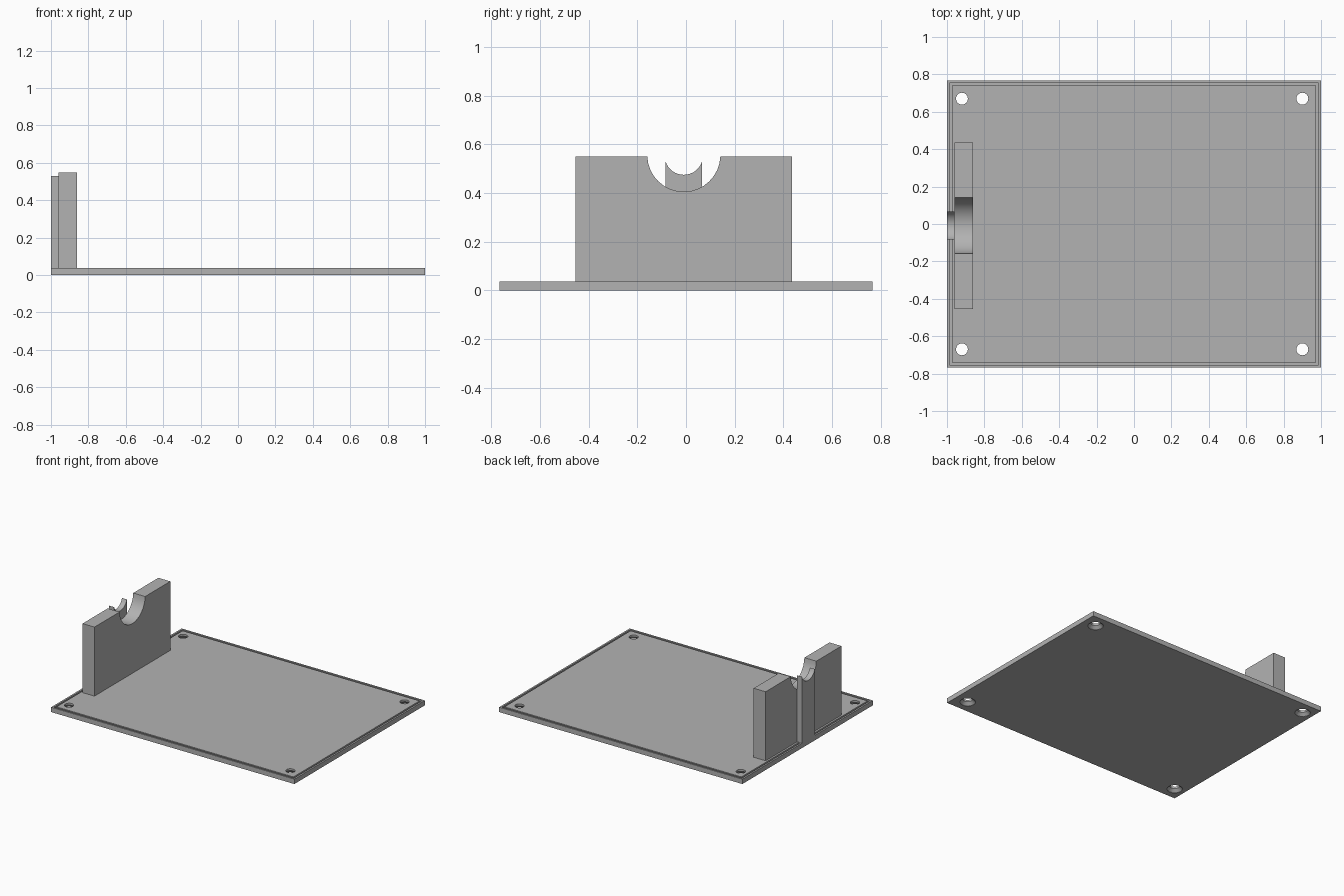
import bpy, bmesh
from math import sin, cos, tau, acos

if "Cube" in bpy.data.objects:
    bpy.data.objects.remove(bpy.data.objects["Cube"], do_unlink=True)

grey = bpy.data.materials.new("plain grey")
grey.use_nodes = True
colour = (0.45, 0.45, 0.45, 1)
grey.diffuse_color = colour
grey.node_tree.nodes["Principled BSDF"].inputs["Base Color"].default_value = colour


def skin(name, rings):
    """Join a stack of equal-sized rings of points and cap both ends."""
    bm = bmesh.new()
    loops = [[bm.verts.new(p) for p in ring] for ring in rings]
    for a, b in zip(loops, loops[1:]):
        for i in range(len(a)):
            j = (i + 1) % len(a)
            bm.faces.new((a[i], a[j], b[j], b[i]))
    bm.faces.new(loops[0])
    bm.faces.new(loops[-1])
    bmesh.ops.recalc_face_normals(bm, faces=bm.faces)
    mesh = bpy.data.meshes.new(name)
    bm.to_mesh(mesh)
    bm.free()
    mesh.materials.append(grey)
    obj = bpy.data.objects.new(name, mesh)
    bpy.context.collection.objects.link(obj)
    return obj


def rect(inset, z):
    x, y = 1 - inset, 0.766 - inset
    return [(-x, -y, z), (x, -y, z), (x, y, z), (-x, y, z)]


def circle(cx, cy, r, z, n=16):
    return [(cx + r * cos(tau * i / n), cy + r * sin(tau * i / n), z) for i in range(n)]


def cradle(name, x0, x1, half, bottom, top, r, centre_z, steps=16):
    """Upright slab with a round notch in its top edge."""
    cy = -0.009
    start = acos((centre_z - top) / r)      # angle from straight down to the rim
    profile = [(cy - half, bottom), (cy + half, bottom)]
    if half - r * sin(start) > 0.005:
        profile.append((cy + half, top))
    for i in range(steps + 1):
        a = start * (1 - 2 * i / steps)
        profile.append((cy + r * sin(a), centre_z - r * cos(a)))
    if half - r * sin(start) > 0.005:
        profile.append((cy - half, top))
    return skin(name, [[(x, y, z) for y, z in profile] for x in (x0, x1)])


# Base plate with a shallow groove just inside its edge
top = 0.036
base = skin("base_plate", [rect(0, 0), rect(0, top), rect(0.013, top),
                           rect(0.013, 0.024), rect(0.026, 0.024), rect(0.026, top)])

# Screw holes, countersunk from below
for x in (-0.92, 0.90):
    for y in (-0.67, 0.67):
        cutter = skin("hole_cutter", [circle(x, y, r, z) for r, z in
                      ((0.053, -0.01), (0.053, 0.002), (0.032, 0.022), (0.032, 0.06))])
        cutter.hide_render = True
        cut = base.modifiers.new("screw_hole", "BOOLEAN")
        cut.operation = "DIFFERENCE"
        cut.solver = "EXACT"
        cut.object = cutter
        bpy.context.view_layer.objects.active = base
        bpy.ops.object.modifier_apply(modifier=cut.name)
        bpy.data.objects.remove(cutter, do_unlink=True)

# Wide support wall and the narrow outer post behind its notch
wall = cradle("support_wall", -0.96, -0.862, 0.445, 0.03, 0.549, 0.15, 0.555)
post = cradle("outer_post", -1, -0.96, 0.075, 0.025, 0.53, 0.0785, 0.553)

# Smooth the round cuts, keep edges sharp
bpy.ops.object.select_all(action="DESELECT")
for obj in (base, wall, post):
    obj.select_set(True)
bpy.context.view_layer.objects.active = base
bpy.ops.object.shade_smooth_by_angle(angle=0.5)
